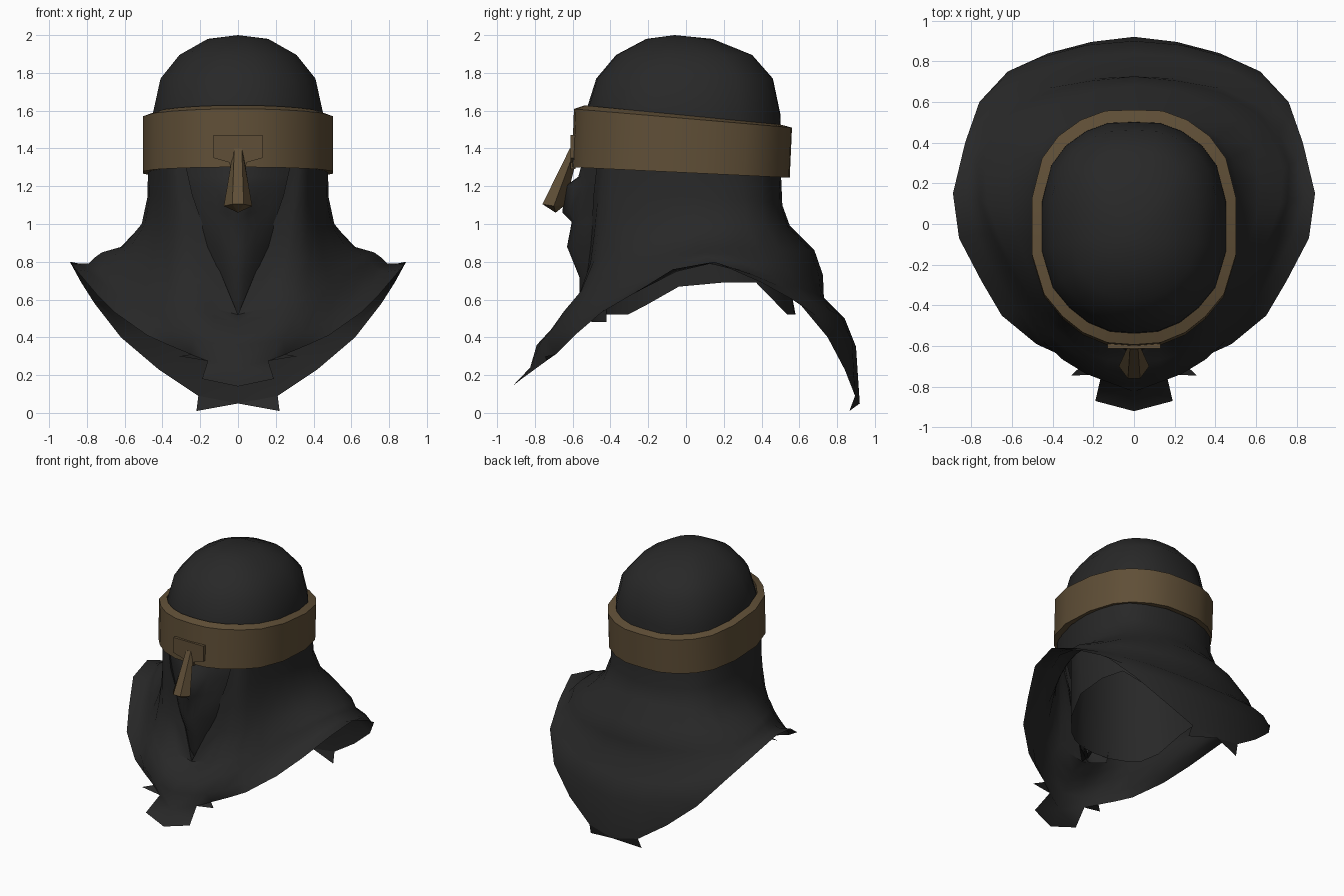
import bpy, bmesh, math
from mathutils import Vector

if "Cube" in bpy.data.objects:
    bpy.data.objects.remove(bpy.data.objects["Cube"])


def material(name, rgb):
    m = bpy.data.materials.new(name)
    m.diffuse_color = (*rgb, 1)
    m.use_nodes = True
    m.node_tree.nodes["Principled BSDF"].inputs["Base Color"].default_value = m.diffuse_color
    return m


cloth = material("charcoal_cloth", (0.021, 0.021, 0.021))
bronze = material("dull_bronze", (0.116, 0.078, 0.038))


def make(name, verts, faces, mat, mirror=False, angle=40, recalc=True):
    me = bpy.data.meshes.new(name)
    me.from_pydata([tuple(v) for v in verts], [], faces)
    bm = bmesh.new()
    bm.from_mesh(me)
    bmesh.ops.remove_doubles(bm, verts=bm.verts, dist=0.0005)
    if recalc:
        bmesh.ops.recalc_face_normals(bm, faces=bm.faces)
    bm.to_mesh(me)
    bm.free()
    me.materials.append(mat)
    ob = bpy.data.objects.new(name, me)
    bpy.context.collection.objects.link(ob)
    if mirror:
        mod = ob.modifiers.new("mirror", 'MIRROR')
        mod.merge_threshold = 0.002
    bpy.ops.object.select_all(action='DESELECT')
    ob.select_set(True)
    bpy.context.view_layer.objects.active = ob
    bpy.ops.object.shade_smooth_by_angle(angle=math.radians(angle))
    return ob


def grid_faces(rows, cols, loop=False, wrap_rows=False):
    faces = []
    for i in range(rows if wrap_rows else rows - 1):
        k = (i + 1) % rows
        for j in range(cols if loop else cols - 1):
            n = (j + 1) % cols
            faces.append((i * cols + j, i * cols + n, k * cols + n, k * cols + j))
    return faces


# Faceted head outline shared by the cap, the collar and the band
half = [(0, -.60), (.13, -.59), (.25, -.54), (.35, -.46), (.44, -.35), (.50, -.15), (.50, .12),
        (.45, .32), (.37, .43), (.26, .51), (.14, .555), (0, .56)]
outline = half + [(-x, y) for x, y in half[-2:0:-1]]
N = len(outline)


def ring(rx, y0, y1, z):
    """Head outline resized to half width rx and to depth y0..y1."""
    return [Vector((x / .5 * rx, y0 + (y + .6) / 1.16 * (y1 - y0), z)) for x, y in outline]


# Skull cap: stacked rings closing at the crown
cap = []
for r in [(.455, -.54, .505, 1.36), (.452, -.535, .50, 1.58), (.41, -.475, .46, 1.77),
          (.31, -.37, .35, 1.895), (.16, -.21, .14, 1.98)]:
    cap += ring(*r)
cap_faces = grid_faces(5, N, loop=True)
cap.append(Vector((0, -.06, 2.0)))
cap_faces += [(4 * N + k, 4 * N + (k + 1) % N, 5 * N) for k in range(N)]
make("skull_cap", cap, cap_faces, cloth, angle=60)

# Draped hood: profiles from neck to shoulder, front edge round to back
profiles = [
    # front opening edge, closing to the chest
    [(.28, -.47, 1.33), (.24, -.49, 1.15), (.17, -.50, .95), (.10, -.52, .76),
     (0, -.575, .52), (0, -.68, .48), (0, -.73, .42), (0, -.79, .36)],
    # front quarter
    [(.38, -.38, 1.33), (.37, -.40, 1.15), (.37, -.42, .98), (.38, -.44, .82),
     (.37, -.50, .69), (.385, -.52, .63), (.41, -.545, .56), (.45, -.575, .47)],
    # side
    [(.475, .03, 1.33), (.48, .04, 1.14), (.51, .05, 1.0), (.61, .07, .88),
     (.72, .10, .85), (.755, .11, .825), (.79, .12, .79), (.84, .13, .79)],
    # back quarter
    [(.37, .39, 1.33), (.375, .40, 1.12), (.42, .43, .98), (.52, .50, .86),
     (.60, .55, .75), (.61, .58, .67), (.645, .66, .59), (.65, .71, .50)],
    # back
    [(0, .50, 1.33), (0, .51, 1.1), (0, .55, .99), (0, .68, .86),
     (0, .725, .73), (0, .73, .61), (0, .84, .50), (0, .90, .35)],
]
# Hem, front to back, with the profile position each point hangs from
hem = [(0, -.825, .24), (.16, -.74, .275), (.25, -.69, .31), (.37, -.64, .36), (.48, -.59, .41),
       (.65, -.45, .53), (.75, -.28, .63), (.86, -.07, .76), (.89, .15, .80), (.83, .40, .69),
       (.76, .60, .58), (.62, .75, .40), (.42, .84, .23), (.21, .895, .09), (0, .92, .05)]
place = [0, .33, .52, .77, 1, 1.25, 1.5, 1.75, 2, 2.33, 2.67, 3, 3.33, 3.67, 4]
C = len(hem)


def profile_point(level, u):
    """Smooth curve through the five profiles at one level."""
    flip = Vector((-1, 1, 1))
    p = [Vector(c[level]) for c in profiles]
    start = p[1] * flip if level > 3 else 2 * p[0] - p[1]
    p = [start] + p + [p[3] * flip]
    k = min(3, int(u))
    t = u - k
    a, b, c, d = p[k:k + 4]
    return 0.5 * (2 * b + (c - a) * t + (2 * a - 5 * b + 4 * c - d) * t ** 2
                  + (3 * b - a - 3 * c + d) * t ** 3)


hood = [profile_point(lv, u) for lv in range(8) for u in place]
hood += [Vector(h) for h in hem]
hood_faces = [f[::-1] for f in grid_faces(9, C)]
# Turned-in edge of the face opening
base = len(hood)
for lv in range(5):
    v = Vector(profiles[0][lv])
    hood.append(v + Vector((0 if v.x == 0 else .025, .07, 0)))
hood_faces += [(base + i + 1, (i + 1) * C, i * C, base + i) for i in range(4)]
# Torn flaps at the front and back of the hem
row = 8 * C
base = len(hood)
hood += [Vector(p) for p in [(0, -.92, .14), (.19, -.87, .18), (.31, -.745, .30),
                             (.22, .865, .01)]]
hood_faces += [(row, base, base + 1, row + 1), (row + 1, base + 2, row + 2),
               (row + C - 2, row + C - 1, base + 3)]
make("draped_hood", hood, hood_faces, cloth, mirror=True, angle=50, recalc=False)

# Wrapped face: rows of (y, z, half width, nose bump) swept to the sides
mask = []
for y, z, w, bump in [(-.54, 1.36, .32, 0), (-.57, 1.25, .31, 0), (-.58, 1.20, .31, .06),
                      (-.595, 1.06, .27, .06), (-.605, 1.01, .26, 0), (-.63, .88, .22, 0),
                      (-.565, .72, .17, 0), (-.565, .60, .12, 0), (-.50, .48, .10, 0)]:
    for k in range(6):
        s = k / 5
        nose = bump * (1, .5, 0, 0, 0, 0)[k]
        mask.append(Vector((w * s, y - nose + (-.42 - y) * s ** 1.7, z)))
make("face_wrap", mask, [f[::-1] for f in grid_faces(9, 6)], cloth, mirror=True,
     angle=50, recalc=False)

# Inner collar hanging inside the hood, longer at front and back
collar = ring(.455, -.43, .49, 1.3) + ring(.45, -.42, .50, .95)
for v in ring(.46, -.43, .58, .69):
    drop = min(1, max(0, -v.y / .3, (v.y - .38) / .15))
    collar.append(v - Vector((0, 0, .17 * drop)))
make("inner_collar", collar, grid_faces(3, N, loop=True), cloth, angle=60, recalc=False)


# Headband: tilted faceted ring with a sloped upper lip
def band_ring(scale, height, slope, dy=0.0):
    return [Vector((x * scale * 1.01, y * scale + dy, height + slope * y)) for x, y in outline]


band = (band_ring(.995, 1.272, -.048, -.008) + band_ring(.995, 1.558, -.085, .004)
        + band_ring(.895, 1.575, -.088) + band_ring(.91, 1.275, -.048))
make("headband", band, grid_faces(4, N, loop=True, wrap_rows=True), bronze, angle=30)

# Nose guard mounting plate
shape = [(-.13, 1.47), (.13, 1.47), (.13, 1.35), (.045, 1.325), (.04, 1.29),
         (-.04, 1.29), (-.045, 1.325), (-.13, 1.35)]
n = len(shape)
plate = [Vector((x, y, z)) for y in (-.612, -.585) for x, z in shape]
make("nose_guard_plate", plate,
     grid_faces(2, n, loop=True) + [tuple(range(n)), tuple(range(n, 2 * n))], bronze, angle=20)

# Nose guard bar: ridged, widening towards its lower end
bar = [Vector(p) for p in
       [(-.025, -.59, 1.39), (-.02, -.615, 1.40), (.02, -.615, 1.40), (.025, -.59, 1.39),
        (0, -.58, 1.34),
        (-.075, -.70, 1.095), (-.03, -.76, 1.105), (.03, -.76, 1.105), (.075, -.70, 1.095),
        (0, -.64, 1.10)]]
bar.append(Vector((0, -.69, 1.06)))
bar_faces = grid_faces(2, 5, loop=True) + [(0, 1, 2, 3, 4)]
bar_faces += [(5 + k, 5 + (k + 1) % 5, 10) for k in range(5)]
make("nose_guard_bar", bar, bar_faces, bronze, angle=20)
